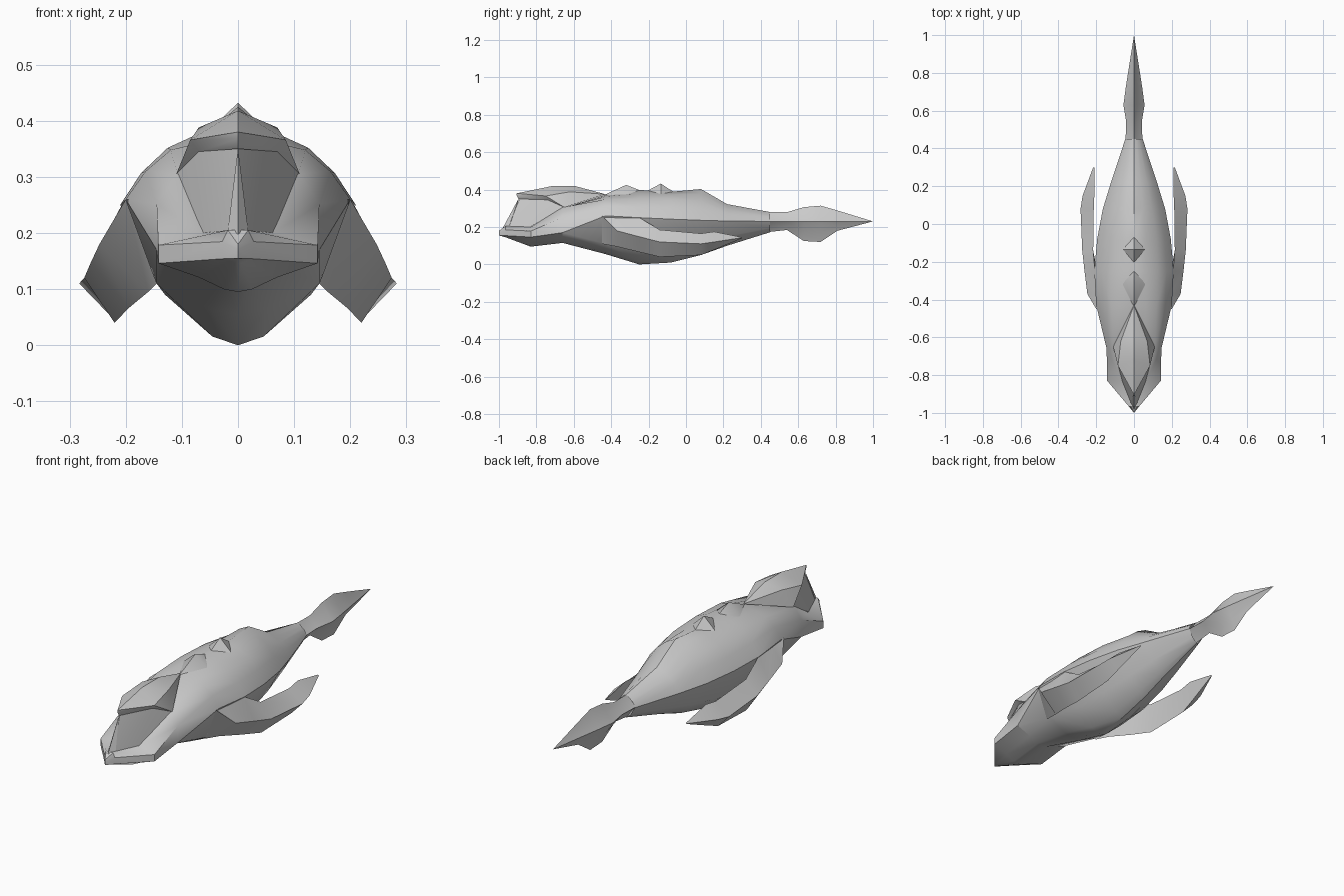
import bpy, bmesh, math


def make_part(name, points, faces, angle=30):
    """Build a right-hand half and its mirror image, welded on the centre line."""
    bm = bmesh.new()
    for side in (1, -1):
        verts = [bm.verts.new((x * side, y, z)) for x, y, z in points]
        for f in faces:
            bm.faces.new([verts[i] for i in f])
    bmesh.ops.remove_doubles(bm, verts=bm.verts, dist=0.0005)
    bmesh.ops.dissolve_degenerate(bm, edges=bm.edges, dist=0.0002)
    bmesh.ops.recalc_face_normals(bm, faces=bm.faces)
    mesh = bpy.data.meshes.new(name)
    bm.to_mesh(mesh)
    bm.free()
    obj = bpy.data.objects.new(name, mesh)
    bpy.context.collection.objects.link(obj)
    bpy.ops.object.select_all(action='DESELECT')
    obj.select_set(True)
    bpy.context.view_layer.objects.active = obj
    bpy.ops.object.shade_smooth_by_angle(angle=math.radians(angle))
    return obj


def loft(name, sections, closed, angle=30):
    """Skin between sections that all have the same number of points."""
    n = len(sections[0])
    points = [p for s in sections for p in s]
    faces = []
    for r in range(len(sections) - 1):
        for i in range(n if closed else n - 1):
            j = (i + 1) % n
            faces.append((r * n + i, r * n + j, (r + 1) * n + j, (r + 1) * n + i))
    return make_part(name, points, faces, angle)


# Hull: y, top z, shoulder x z, widest x z, lower x z, bottom z
stations = [
    (-1.00, .18, 0, .18, 0, .155, 0, .155, .155),
    (-.965, .205, .018, .205, .028, .154, .014, .150, .145),
    (-.83, .20, .062, .20, .142, .146, .07, .121, .095),
    (-.66, .30, .108, .305, .145, .17, .072, .142, .115),
    (-.43, .372, .12, .348, .20, .26, .145, .11, .055),
    (-.25, .398, .125, .352, .21, .25, .13, .09, .0),
    (-.08, .388, .12, .348, .195, .242, .12, .095, .01),
    (.08, .403, .095, .34, .165, .236, .10, .12, .05),
    (.22, .322, .07, .293, .122, .232, .075, .15, .10),
    (.45, .28, .024, .262, .046, .23, .026, .195, .172),
]


def hull_section(s):
    y, zt, xs, zs, w, zw, xl, zl, zb = s
    if y < -.6:
        upper = (w, y, zw + (zs - zw) * .6)
    else:
        upper = ((xs + w) / 2 * 1.03, y, (zs + zw) / 2 + .006)
    return [(0, y, zt), (xs * .5, y, (zt * .62 + zs * .38)), (xs, y, zs), upper,
            (w, y, zw), (xl, y, zl),
            (xl * .35, y, zb + (zl - zb) * .17), (0, y, zb)]


hull = [hull_section(s) for s in stations]
loft("hull", hull, False, 32)

# Tail: diamond-shaped sections flaring into a vertical blade
tail = []
for y, zt, w, zb in [(.44, .28, .045, .173), (.54, .279, .041, .184), (.63, .306, .056, .125),
                     (.72, .314, .044, .12), (.81, .288, .03, .18), (1.0, .23, 0, .23)]:
    tail.append([(0, y, zt), (w * .42, y, .23 + (zt - .23) * .5), (w, y, .23),
                 (w * .42, y, .23 + (zb - .23) * .5), (0, y, zb)])
loft("tail", tail, False)

# Side fins: three-sided sections (inner top, outer ridge, bottom edge)
fin = []
for y, inner, outer, low in [
        (-.45, (.19, .26), (.20, .26), (.145, .11)),
        (-.37, (.195, .255), (.247, .18), (.16, .095)),
        (-.25, (.207, .25), (.262, .148), (.195, .066)),
        (-.14, (.216, .185), (.274, .12), (.220, .04)),
        (.08, (.213, .165), (.283, .11), (.225, .05)),
        (.15, (.210, .175), (.272, .12), (.222, .078)),
        (.30, (.21, .145), (.216, .143), (.212, .14))]:
    fin.append([(p[0], y, p[1]) for p in (inner, outer, low)])
loft("side_fins", fin, True, 25)

# Canopy roof with overhanging brow
make_part("canopy_roof", [
    (0, -.905, .368), (.085, -.75, .366), (.11, -.65, .305), (.07, -.62, .388),
    (0, -.72, .418), (0, -.59, .418), (0, -.43, .375),
    (0, -.895, .35), (.07, -.74, .345), (0, -.905, .38)],
    [(9, 0, 1), (9, 1, 4), (1, 3, 4), (1, 2, 3), (4, 3, 5), (3, 6, 5), (3, 2, 6),
     (0, 7, 8, 1), (1, 8, 2)], 35)

# Windshield panes, one per side
make_part("windshield", [
    (0, -.89, .35), (.07, -.74, .345), (.11, -.65, .305), (.061, -.835, .199), (.015, -.95, .204),
    (0, -.955, .204)],
    [(0, 1, 4), (1, 3, 4), (1, 2, 3), (0, 4, 5)], 20)

# Tapered post between the panes
make_part("windshield_post", [
    (0, -.895, .352), (0, -.978, .198), (.018, -.945, .205), (0, -.92, .2)],
    [(0, 1, 2), (0, 2, 3), (1, 3, 2)], 20)

# Low crests along the back
for name, y0, yp, y1, zp in [("front_crest", -.44, -.32, -.23, .425),
                             ("rear_crest", -.25, -.135, -.07, .432)]:
    make_part(name, [(0, y0, .37), (0, yp, zp), (0, y1, .39), (.06, yp, .375)],
              [(0, 3, 1), (1, 3, 2)], 40)
